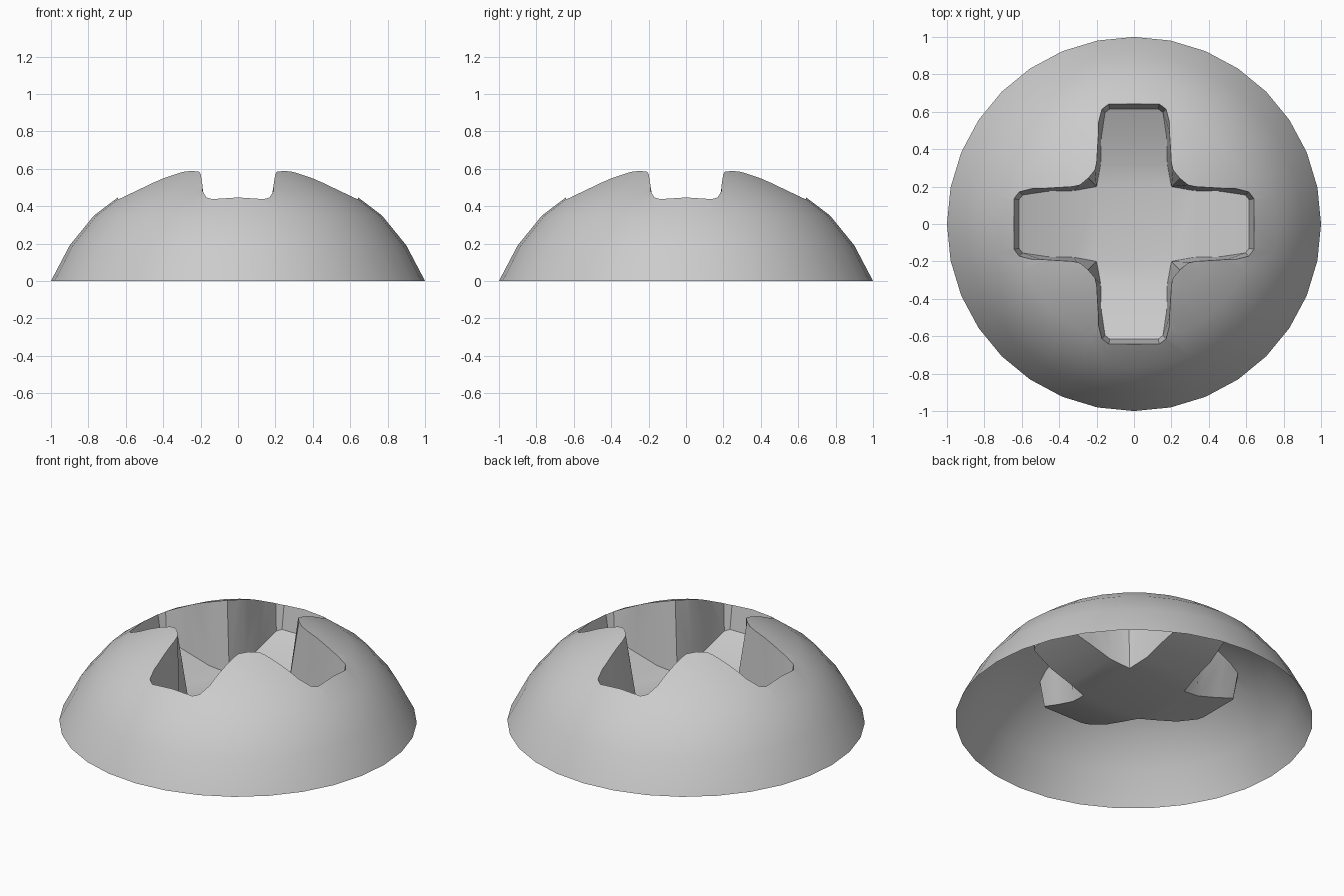
import bpy, bmesh, math
from mathutils import Vector, Matrix

if "Cube" in bpy.data.objects:
    bpy.data.objects.remove(bpy.data.objects["Cube"])


def make_object(name, bm):
    bmesh.ops.remove_doubles(bm, verts=bm.verts, dist=1e-4)
    bmesh.ops.recalc_face_normals(bm, faces=bm.faces)
    mesh = bpy.data.meshes.new(name)
    bm.to_mesh(mesh)
    bm.free()
    obj = bpy.data.objects.new(name, mesh)
    bpy.context.collection.objects.link(obj)
    return obj


# Dome: revolved profile, temporarily closed underneath
profile = [(1, 0), (.9, .19), (.77, .35), (.635, .452), (.45, .547),
           (.3, .607), (.15, .637), (0, .648)]
bm = bmesh.new()
vs = [bm.verts.new((r, 0, z)) for r, z in profile]
edges = [bm.edges.new(p) for p in zip(vs, vs[1:])]
bmesh.ops.spin(bm, geom=vs + edges, cent=(0, 0, 0), axis=(0, 0, 1),
               angle=math.tau, steps=32)
bmesh.ops.remove_doubles(bm, verts=bm.verts, dist=1e-4)
bmesh.ops.holes_fill(bm, edges=[e for e in bm.edges if e.is_boundary], sides=0)
dome = make_object("screw_head", bm)

# Cross recess cutter: one arm side as (floor x, floor y, rim x, rim y, rim z)
side = [(.2, .2, .245, .245, .59), (.178, .32, .2, .33, .58),
        (.175, .46, .19, .5, .52), (.155, .595, .172, .615, .455),
        (.13, .615, .135, .643, .45)]
lows, highs = [], []
for fx, fy, rx, ry, rz in side:
    low = Vector((fx, fy, .15 + .39 * fy * fy))
    slope = Vector((rx, ry, rz)) - low
    lows.append(low)
    highs.append(low + slope * ((.8 - low.z) / slope.z))

bm = bmesh.new()


def face(points, rot):
    bm.faces.new([bm.verts.new(rot @ p) for p in points])


def flip(p):
    return Vector((-p.x, p.y, p.z))


turns = [Matrix.Rotation(k * math.pi / 2, 3, 'Z') for k in range(4)]
for rot in turns:
    for layer in (lows, highs):              # floor and lid strips
        for a, b in zip(layer, layer[1:]):
            face([a, b, flip(b), flip(a)], rot)
    for i in range(len(side) - 1):           # side walls
        wall = [lows[i], lows[i + 1], highs[i + 1], highs[i]]
        face(wall, rot)
        face([flip(p) for p in wall], rot)
    face([lows[-1], flip(lows[-1]), flip(highs[-1]), highs[-1]], rot)
for layer in (lows, highs):                  # middle of the cross
    face([rot @ layer[0] for rot in turns], Matrix.Identity(3))
cutter = make_object("recess_cutter", bm)
cutter.hide_render = True

# Cut the recess
mod = dome.modifiers.new("recess", 'BOOLEAN')
mod.operation = 'DIFFERENCE'
mod.solver = 'EXACT'
mod.object = cutter
bpy.context.view_layer.objects.active = dome
dome.select_set(True)
cutter.select_set(False)
bpy.ops.object.modifier_apply(modifier=mod.name)
bpy.data.objects.remove(cutter)

# Open the underside so the head is a hollow shell
bm = bmesh.new()
bm.from_mesh(dome.data)
base = [f for f in bm.faces if all(v.co.z < .001 for v in f.verts)]
bmesh.ops.delete(bm, geom=base, context='FACES')
bm.to_mesh(dome.data)
bm.free()
bpy.ops.object.shade_smooth_by_angle(angle=math.radians(35))
